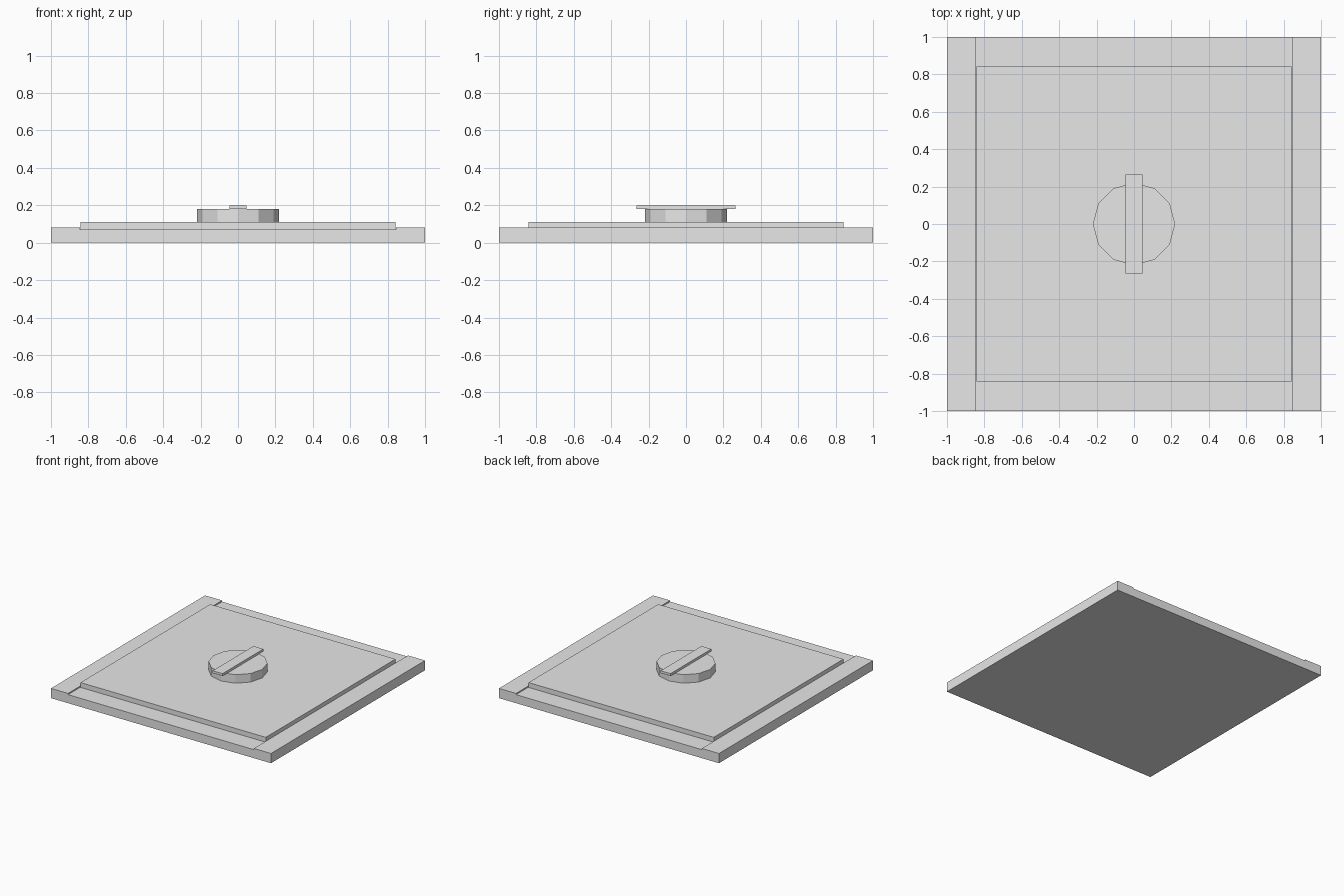
import bpy
import bmesh
from math import pi

default = bpy.data.objects.get("Cube")
if default:
    bpy.data.objects.remove(default, do_unlink=True)

# Single plain grey finish
grey = bpy.data.materials.new("light_grey")
grey.use_nodes = True
colour = (0.8, 0.8, 0.8, 1)
grey.diffuse_color = colour
grey.node_tree.nodes["Principled BSDF"].inputs["Base Color"].default_value = colour


def add_object(name, bm):
    bmesh.ops.recalc_face_normals(bm, faces=bm.faces)
    mesh = bpy.data.meshes.new(name)
    bm.to_mesh(mesh)
    bm.free()
    mesh.materials.append(grey)
    obj = bpy.data.objects.new(name, mesh)
    bpy.context.collection.objects.link(obj)
    return obj


def add_box(name, half_x, half_y, bottom, top):
    bm = bmesh.new()
    bmesh.ops.create_cube(bm, size=1)
    bmesh.ops.scale(bm, vec=(2 * half_x, 2 * half_y, top - bottom), verts=bm.verts)
    bmesh.ops.translate(bm, vec=(0, 0, (top + bottom) / 2), verts=bm.verts)
    return add_object(name, bm)


# Base slab: a shallow channel profile with raised side rails, extruded in depth
half_profile = [(1, 0), (1, 0.08), (0.845, 0.08), (0.845, 0.07)]
profile = half_profile + [(-x, z) for x, z in reversed(half_profile)]
bm = bmesh.new()
face = bm.faces.new([bm.verts.new((x, -1, z)) for x, z in profile])
extruded = bmesh.ops.extrude_face_region(bm, geom=[face], use_keep_orig=True)
moved = [v for v in extruded["geom"] if isinstance(v, bmesh.types.BMVert)]
bmesh.ops.translate(bm, vec=(0, 2, 0), verts=moved)
add_object("base_slab", bm)

# Raised square panel resting in the channel
add_box("raised_panel", 0.842, 0.842, 0.07, 0.11)

# Twelve-sided knob
bm = bmesh.new()
bmesh.ops.create_cone(bm, cap_ends=True, segments=12, radius1=0.22, radius2=0.22, depth=0.07)
bmesh.ops.translate(bm, vec=(0, 0, 0.145), verts=bm.verts)
add_object("knob", bm)

# Flat grip bar across the knob
add_box("grip_bar", 0.045, 0.265, 0.18, 0.2)
